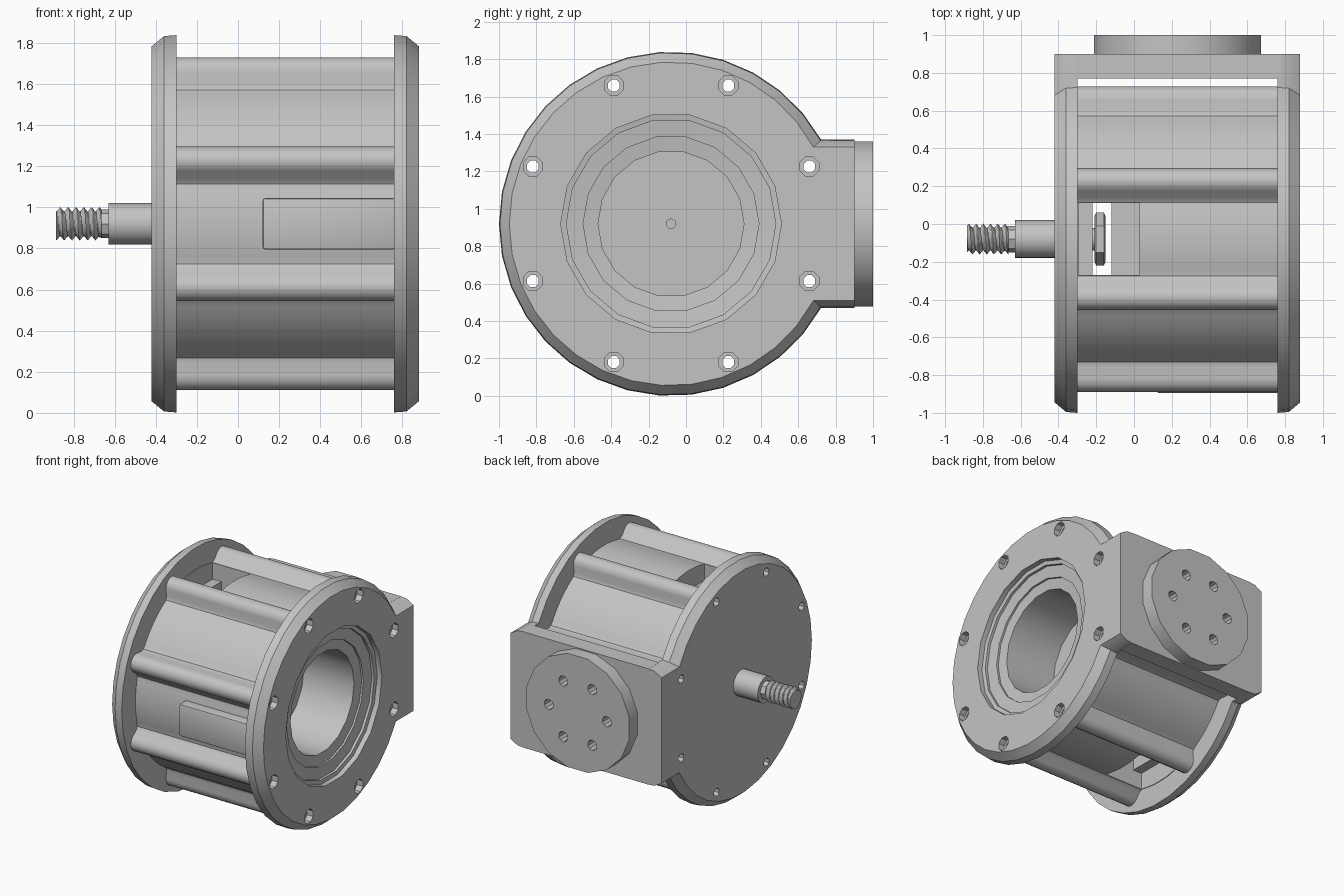
import bpy, bmesh, math
from math import sin, cos, pi, asin, sqrt

cube = bpy.data.objects.get("Cube")
if cube:
    bpy.data.objects.remove(cube, do_unlink=True)

CY, CZ = -0.08, 0.92          # main axis runs along x through this point
BOLT_R, BOSS_R, BODY_R = 0.80, 0.07, 0.75

metal = bpy.data.materials.new("grey metal")
metal.use_nodes = True
metal.diffuse_color = (0.55, 0.55, 0.55, 1)
metal.node_tree.nodes["Principled BSDF"].inputs["Base Color"].default_value = (0.55, 0.55, 0.55, 1)


def loft(name, rings):
    """Skin equal-length rings of points and cap both ends."""
    bm = bmesh.new()
    vr = [[bm.verts.new(p) for p in ring] for ring in rings]
    n = len(vr[0])
    for a, b in zip(vr, vr[1:]):
        for i in range(n):
            j = (i + 1) % n
            bm.faces.new((a[i], a[j], b[j], b[i]))
    bm.faces.new(vr[0])
    bm.faces.new(vr[-1])
    bmesh.ops.recalc_face_normals(bm, faces=bm.faces)
    mesh = bpy.data.meshes.new(name)
    bm.to_mesh(mesh)
    bm.free()
    mesh.materials.append(metal)
    ob = bpy.data.objects.new(name, mesh)
    bpy.context.collection.objects.link(ob)
    return ob


def lathe_x(name, profile, sides, y=CY, z=CZ, turn=0.0):
    """Revolve (x, radius) pairs about an axis along x."""
    angles = [turn + 2 * pi * i / sides for i in range(sides)]
    return loft(name, [[(x, y + r * cos(a), z + r * sin(a)) for a in angles]
                       for x, r in profile])


def lathe_y(name, profile, sides, x, z):
    """Revolve (y, radius) pairs about an axis along y."""
    angles = [2 * pi * (i + 0.5) / sides for i in range(sides)]
    return loft(name, [[(x + r * cos(a), y, z + r * sin(a)) for a in angles]
                       for y, r in profile])


def box(name, x, y, z):
    return loft(name, [[(x[0], y[0], h), (x[1], y[0], h), (x[1], y[1], h), (x[0], y[1], h)]
                       for h in z])


def apply(ob, mod):
    bpy.context.view_layer.objects.active = ob
    bpy.ops.object.modifier_apply(modifier=mod.name)


def cut(ob, cutters):
    for c in cutters:
        mod = ob.modifiers.new("cut", 'BOOLEAN')
        mod.operation, mod.solver, mod.object = 'DIFFERENCE', 'EXACT', c
        apply(ob, mod)


# Flanges: disc with a straight-sided extension towards the back
def flange_ring(x, r, h, steps=28):
    a0 = asin(h / r)
    arc = [a0 + (2 * pi - 2 * a0) * i / steps for i in range(steps + 1)]
    pts = [(r * cos(a), r * sin(a)) for a in arc]
    pts += [(0.98, -h), (0.98, h)]
    return [(x, CY + y, CZ + z) for y, z in pts]


def flange(name, inner, outer):
    mid = inner + (outer - inner) * 0.5
    return loft(name, [flange_ring(inner, 0.92, 0.45), flange_ring(mid, 0.915, 0.445),
                       flange_ring(outer, 0.865, 0.41)])


left_flange = flange("bore_side_flange", 0.76, 0.88)
right_flange = flange("shaft_side_flange", -0.30, -0.42)


# Drum: round body with eight filleted bolt bosses
def drum_radius(a):
    phi = abs((a % (pi / 4)) - pi / 8)
    edge, foot = BOSS_R / BOLT_R, 0.145
    if phi < edge:
        return BOLT_R * cos(phi) + sqrt(max(0, BOSS_R ** 2 - (BOLT_R * sin(phi)) ** 2))
    if phi < foot:
        return BODY_R + 0.045 * ((foot - phi) / (foot - edge)) ** 2
    return BODY_R


drum_angles = [2 * pi * i / 240 for i in range(240)]
drum = loft("drum", [[(x, CY + drum_radius(a) * cos(a), CZ + drum_radius(a) * sin(a))
                      for a in drum_angles] for x in (-0.305, 0.765)])

# Cutters: stepped bore, bolt holes, windows
bore = lathe_x("bore_cutter", [(0.32, 0.025), (0.35, 0.025), (0.35, 0.39), (0.78, 0.39),
                               (0.79, 0.47), (0.805, 0.47), (0.815, 0.56), (0.835, 0.56),
                               (0.84, 0.59), (0.95, 0.59)], 18)
bolts = []
for k in range(8):
    a = pi / 8 + k * pi / 4
    bolts.append(lathe_x("bolt_cutter", [(-0.5, 0.034), (0.83, 0.034), (0.83, 0.055), (0.95, 0.055)],
                         8, CY + BOLT_R * cos(a), CZ + BOLT_R * sin(a), a))
window_y = (CY - 0.19, CY + 0.19)
windows = [box("slot_cutter", (-0.22, -0.12), window_y, (-0.1, 2.0)),
           box("window_cutter", (-0.295, 0.03), window_y, (CZ + 0.6, 2.0)),
           box("window_cutter", (-0.295, 0.03), window_y, (-0.1, CZ - 0.6))]

cut(drum, [bore] + bolts + windows)
cut(left_flange, [bore] + bolts)
cut(right_flange, bolts)

# Raised pad on the front of the drum
pad = box("front_pad", (0.12, 0.765), (-0.895, -0.76), (0.795, 1.045))
bev = pad.modifiers.new("bevel", 'BEVEL')
bev.width, bev.segments = 0.012, 2
apply(pad, bev)

# Back mounting plate and its port disc with a ring of six holes
box("back_plate", (-0.31, 0.77), (0.77, 0.90), (CZ - 0.45, CZ + 0.45))
port = lathe_y("port_disc", [(0.88, 0.45), (1.0, 0.45)], 16, 0.23, CZ)
port_holes = [lathe_y("port_cutter", [(0.91, 0.04), (1.1, 0.04)], 10,
                      0.23 + 0.25 * cos(k * pi / 3), CZ + 0.25 * sin(k * pi / 3))
              for k in range(6)]
cut(port, port_holes)
for c in [bore] + bolts + windows + port_holes:
    bpy.data.objects.remove(c, do_unlink=True)

# Shaft, neck, inner rod and nut
lathe_x("shaft", [(-0.63, 0.10), (-0.41, 0.10)], 24)
lathe_x("shaft_neck", [(-0.69, 0.06), (-0.66, 0.07), (-0.62, 0.07)], 8)
lathe_x("inner_rod", [(-0.32, 0.06), (-0.16, 0.06)], 16)
lathe_x("inner_nut", [(-0.21, 0.12), (-0.20, 0.14), (-0.16, 0.14), (-0.15, 0.12)], 6)

# Helical thread at the shaft tip
PITCH, START, END, SIDES = 0.038, -0.885, -0.665, 20
count = 48
thread = []
for i in range(count + 1):
    x = START + (END - START) * i / count
    ring = []
    for s in range(SIDES):
        a = 2 * pi * s / SIDES
        wave = abs(((x / PITCH - s / SIDES) % 1) * 2 - 1)
        r = 0.058 + 0.024 * wave
        ring.append((x, CY + r * cos(a), CZ + r * sin(a)))
    thread.append(ring)
loft("shaft_thread", thread)

# Smooth rounded surfaces while keeping hard edges
bpy.ops.object.select_all(action='DESELECT')
for ob in bpy.context.collection.objects:
    if ob.type == 'MESH' and ob.data.materials and ob.data.materials[0] == metal:
        ob.select_set(True)
        bpy.context.view_layer.objects.active = ob
bpy.ops.object.shade_smooth_by_angle(angle=math.radians(28))
